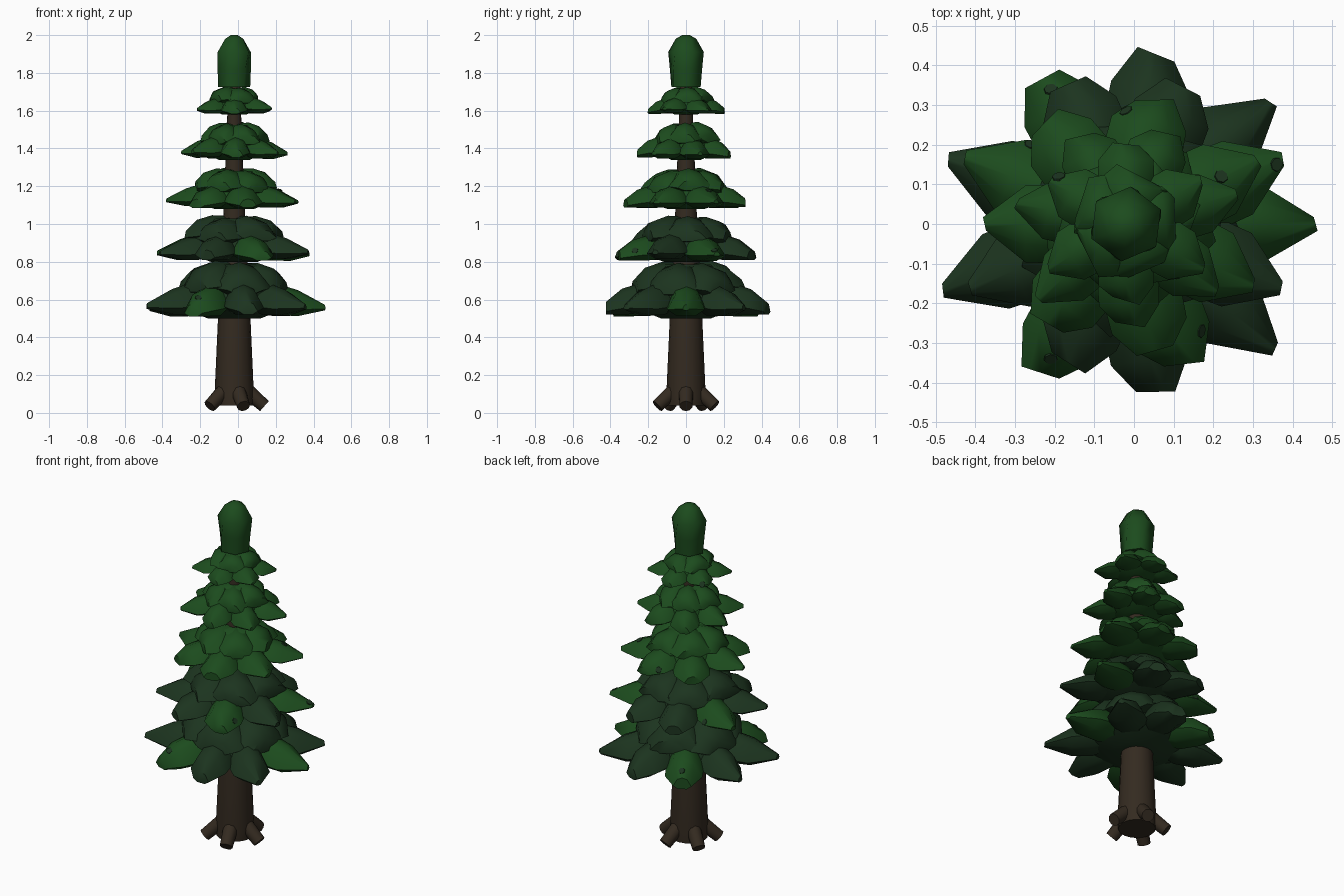
import bpy, bmesh, math, random
from mathutils import Matrix, Vector

random.seed(4)
if "Cube" in bpy.data.objects:
    bpy.data.objects.remove(bpy.data.objects["Cube"])

CX = -0.02  # the trunk axis


def material(name, rgb):
    m = bpy.data.materials.new(name)
    m.use_nodes = True
    m.diffuse_color = (*rgb, 1)
    m.node_tree.nodes["Principled BSDF"].inputs["Base Color"].default_value = (*rgb, 1)
    return m


BARK = material("bark_brown", (0.034, 0.0235, 0.0145))
GREEN = material("leaf_green", (0.0115, 0.071, 0.0125))
DARK = material("shaded_green", (0.0115, 0.034, 0.0135))


def finish(name, bm, mats, angle=50):
    bmesh.ops.recalc_face_normals(bm, faces=bm.faces)
    mesh = bpy.data.meshes.new(name)
    bm.to_mesh(mesh)
    bm.free()
    for m in mats:
        mesh.materials.append(m)
    ob = bpy.data.objects.new(name, mesh)
    bpy.context.collection.objects.link(ob)
    bpy.ops.object.select_all(action="DESELECT")
    ob.select_set(True)
    bpy.context.view_layer.objects.active = ob
    bpy.ops.object.shade_smooth_by_angle(angle=math.radians(angle))


def loft(bm, rings, mat=0):
    """Skin a list of equal rings of points and cap both ends."""
    loops = [[bm.verts.new(p) for p in ring] for ring in rings]
    n = len(loops[0])
    faces = [bm.faces.new((a[i], a[(i + 1) % n], b[(i + 1) % n], b[i]))
             for a, b in zip(loops, loops[1:]) for i in range(n)]
    faces += [bm.faces.new(loops[0]), bm.faces.new(loops[-1])]
    for f in faces:
        f.material_index = mat


def circle(r, z, n, turn=0.0):
    return [Vector((CX + r * math.cos(turn + math.tau * i / n),
                    r * math.sin(turn + math.tau * i / n), z)) for i in range(n)]


# Trunk
bm = bmesh.new()
loft(bm, [circle(r, z, 16) for r, z in
          ((0.1, 0.04), (0.104, 0.1), (0.086, 0.5), (0.057, 1.06), (0.035, 1.62), (0.03, 1.8))])
finish("trunk", bm, [BARK])

# Five stubby roots
for i in range(5):
    a = math.tau * i / 5
    out = Vector((math.cos(a), math.sin(a), 0))
    start = Vector((CX, 0, 0.115)) + out * 0.07
    end = Vector((CX, 0, 0.036)) + out * 0.16
    axis = end - start
    bm = bmesh.new()
    bmesh.ops.create_cone(
        bm, cap_ends=True, segments=10, radius1=0.04, radius2=0.035, depth=axis.length,
        matrix=Matrix.Translation((start + end) / 2)
        @ axis.to_track_quat("Z", "Y").to_matrix().to_4x4())
    finish(f"root_{i + 1}", bm, [BARK])

# Domed leaf cross-section: side position, height from underside to top
SECTION = ((-1, 0.25), (-0.55, 0.85), (0, 1), (0.55, 0.85), (1, 0.25), (0.5, 0), (-0.5, 0))
# Leaf stations: reach, relative width, underside and top as parts of tier height
LOWER = ((0.2, 0.4, 0.2, 0.6), (0.5, 0.95, 0.06, 0.62), (0.74, 0.92, 0.05, 0.5))
POINTED = LOWER + ((1.04, 0.16, 0.15, 0.25),)
BLUNT = LOWER + ((0.92, 0.45, 0.05, 0.27),)
UPPER = ((0.03, 0.25, 0.6, 0.98), (0.28, 0.8, 0.5, 1.0),
         (0.47, 0.95, 0.42, 0.9), (0.59, 0.6, 0.44, 0.7))


def leaf(bm, stations, angle, base, height, reach, width, mat):
    """One drooping leaf clump pointing outward at the given angle."""
    grow = random.uniform(0.98, 1.02)
    skew = random.uniform(-0.35, 0.35)
    lift = random.uniform(-0.03, 0.03) * height
    place = (Matrix.Translation((CX, 0, base + lift)) @ Matrix.Rotation(angle, 4, "Z"))
    rings = []
    for r, w, lo, hi in stations:
        shear = skew if r == stations[-1][0] else 0
        rings.append([])
        for s, v in SECTION:
            y = s * w * width * reach
            rings[-1].append(place @ Vector((r * grow * reach + y * shear, y,
                                             (lo + v * (hi - lo)) * height)))
    loft(bm, rings, mat)


# Tiers: base, top, reach, leaf count, first angle in degrees, mostly dark
TIERS = ((0.5, 0.8, 0.465, 9, 0, True),
         (0.8, 1.04, 0.415, 8, 22.5, True),
         (1.08, 1.29, 0.35, 7, 25.7, False),
         (1.34, 1.535, 0.275, 7, 15, False),
         (1.58, 1.725, 0.215, 6, 30, False))

for t, (base, top, reach, count, first, dark) in enumerate(TIERS, 1):
    height = top - base
    main = 1 if dark else 0
    # Core that closes the middle of the tier
    bm = bmesh.new()
    loft(bm, [circle(r * reach, base + z * height, 10) for r, z in
              ((0.3, 0.0), (0.56, 0.16), (0.5, 0.65), (0.3, 0.95))], main)
    finish(f"tier_{t}_core", bm, [GREEN, DARK])

    # Spreading lower leaves: every third one is bright, side ones are pointed
    bm = bmesh.new()
    for i in range(count):
        angle = math.radians(first) + math.tau * i / count
        stations = POINTED if abs(math.sin(angle)) < 0.7 else BLUNT
        leaf(bm, stations, angle, base, height, reach, 2.1 / count, main if i % 3 else 0)
    finish(f"tier_{t}_lower_leaves", bm, [GREEN, DARK])

    # Short, broad upper leaves
    bm = bmesh.new()
    upper = 6 if count > 6 else 5
    for i in range(upper):
        leaf(bm, UPPER, math.radians(first + 12) + math.tau * (i + 0.5) / upper,
             base, height, reach, 2.1 / upper, main)
    finish(f"tier_{t}_upper_leaves", bm, [GREEN, DARK])

# Bud at the tip
bm = bmesh.new()
loft(bm, [circle(r, z, 6, turn) for r, z, turn in
          ((0.085, 1.725, 0.1), (0.09, 1.82, 0.2), (0.095, 1.91, 0.4),
           (0.055, 1.98, 0.5), (0.02, 2.0, 0.5))])
finish("top_bud", bm, [GREEN], 62)

# Small dark flecks lying on the bright leaves
SPOTS = ((-0.02, 0.285), (-0.26, 0.2), (0.36, 0.15), (0.22, 0.12),
         (0.17, -0.27), (-0.19, 0.12), (-0.21, -0.34), (-0.21, 0.34))
bpy.context.view_layer.update()
depsgraph = bpy.context.evaluated_depsgraph_get()
flecks = bmesh.new()
for x, y in SPOTS:
    hit, point, normal, *_ = bpy.context.scene.ray_cast(
        depsgraph, Vector((x, y, 3)), Vector((0, 0, -1)))
    if hit:
        bmesh.ops.create_cone(
            flecks, cap_ends=True, segments=7, radius1=0.018, radius2=0.017, depth=0.005,
            matrix=Matrix.Translation(point) @ normal.to_track_quat("Z", "Y").to_matrix().to_4x4())
finish("leaf_flecks", flecks, [DARK])
